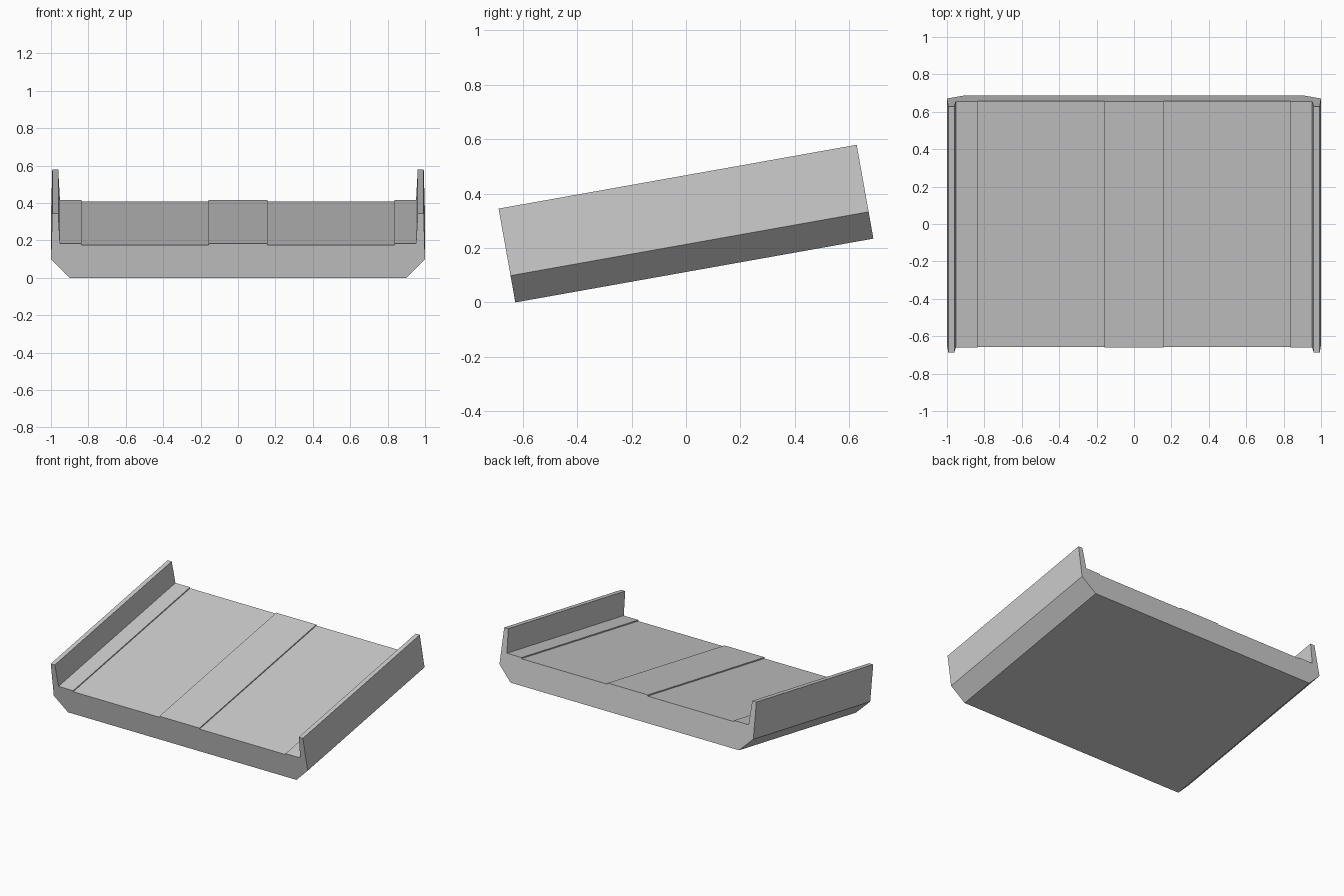
import bpy, bmesh
from math import radians
from mathutils import Matrix

if "Cube" in bpy.data.objects:
    bpy.data.objects.remove(bpy.data.objects["Cube"])

LENGTH = 1.336
TILT = radians(10.1)

# right half of the tray cross-section (x, height), from bottom to top middle
half = [(0.90, 0.0), (1.0, 0.10), (0.993, 0.35), (0.961, 0.35), (0.952, 0.186),
        (0.837, 0.186), (0.837, 0.178), (0.158, 0.178), (0.158, 0.186)]
profile = half + [(-x, z) for x, z in reversed(half)]

# extrude the section along the depth
bm = bmesh.new()
face = bm.faces.new([bm.verts.new((x, -LENGTH / 2, z)) for x, z in profile])
ext = bmesh.ops.extrude_face_region(bm, geom=[face], use_keep_orig=True)
moved = [g for g in ext["geom"] if isinstance(g, bmesh.types.BMVert)]
bmesh.ops.translate(bm, verts=moved, vec=(0, LENGTH, 0))
bmesh.ops.recalc_face_normals(bm, faces=bm.faces)

# tip the tray up at the back, then rest it on the ground and centre it
bmesh.ops.transform(bm, matrix=Matrix.Rotation(TILT, 4, 'X'), verts=bm.verts)
ys = [v.co.y for v in bm.verts]
zs = [v.co.z for v in bm.verts]
bmesh.ops.translate(bm, verts=bm.verts, vec=(0, -(min(ys) + max(ys)) / 2, -min(zs)))

mesh = bpy.data.meshes.new("sloped_tray")
bm.to_mesh(mesh)
bm.free()
bpy.context.collection.objects.link(bpy.data.objects.new("sloped_tray", mesh))
